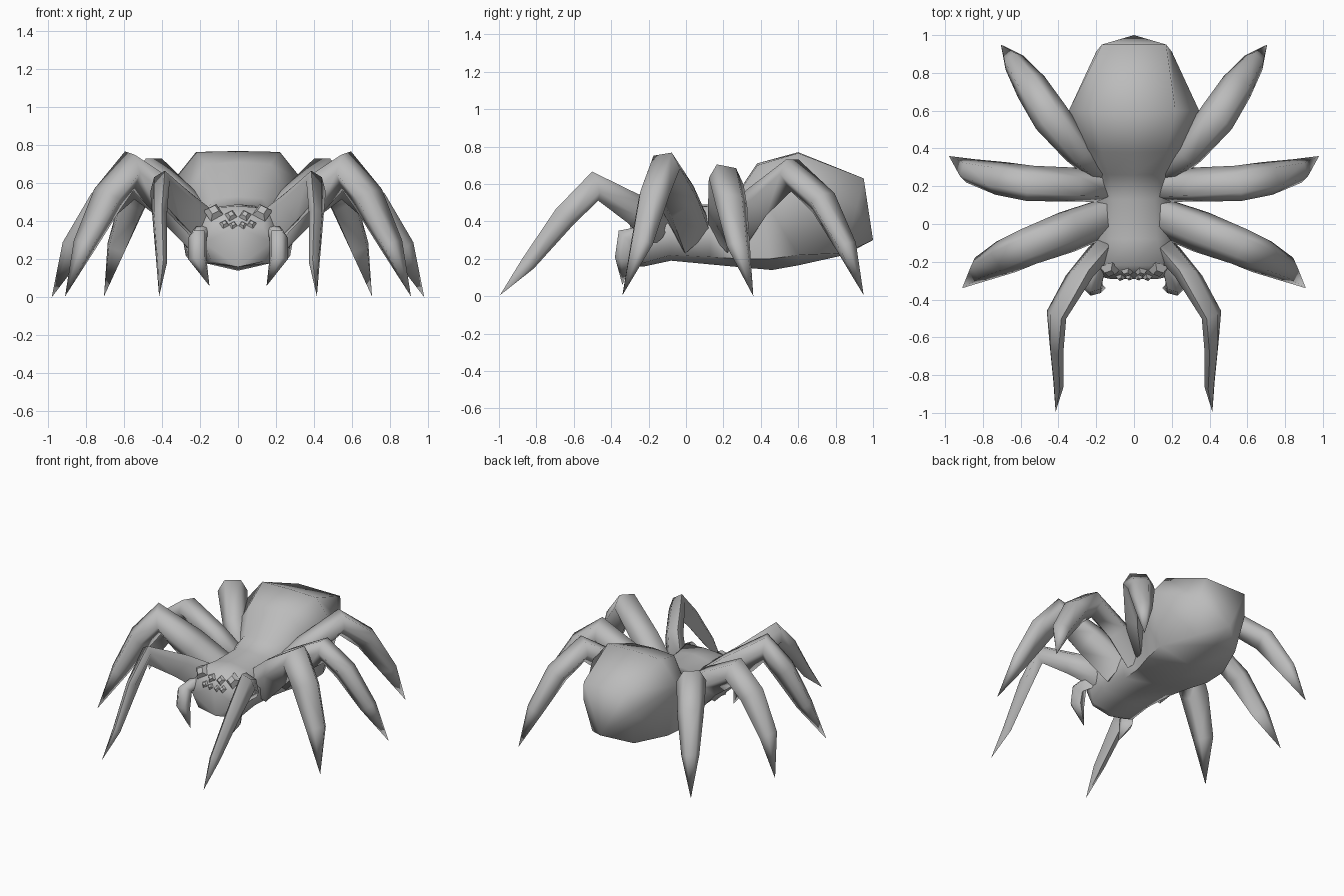
import bpy
import bmesh
import math
from mathutils import Vector

old = bpy.data.objects.get("Cube")
if old:
    bpy.data.objects.remove(old, do_unlink=True)

GREY = (0.5, 0.5, 0.5, 1.0)
mat = bpy.data.materials.new("grey")
mat.use_nodes = True
mat.diffuse_color = GREY
mat.node_tree.nodes["Principled BSDF"].inputs["Base Color"].default_value = GREY


def loft(name, rings, end=None, angle=85):
    """Skin closed rings; the start is capped flat, the end on a point if given."""
    bm = bmesh.new()
    vr = [[bm.verts.new(p) for p in ring] for ring in rings]
    n = len(vr[0])
    for a, b in zip(vr, vr[1:]):
        for i in range(n):
            j = (i + 1) % n
            bm.faces.new((a[i], a[j], b[j], b[i]))
    bm.faces.new(vr[0])
    if end is None:
        bm.faces.new(vr[-1])
    else:
        t = bm.verts.new(end)
        for i in range(n):
            bm.faces.new((vr[-1][i], vr[-1][(i + 1) % n], t))
    bmesh.ops.recalc_face_normals(bm, faces=bm.faces)
    mesh = bpy.data.meshes.new(name)
    bm.to_mesh(mesh)
    bm.free()
    mesh.materials.append(mat)
    obj = bpy.data.objects.new(name, mesh)
    bpy.context.collection.objects.link(obj)
    bpy.ops.object.select_all(action='DESELECT')
    obj.select_set(True)
    bpy.context.view_layer.objects.active = obj
    bpy.ops.object.shade_smooth_by_angle(angle=math.radians(angle))


def limb(name, stations, tip, tilt=0):
    """Five-sided tapering limb, made on both sides.
    Station: centre, half width, half thickness. Tilt skews the section."""
    pts = [Vector(s[0]) for s in stations] + [Vector(tip)]
    flat = pts[-1] - pts[0]
    side = Vector((flat.y, -flat.x, 0)).normalized()
    rings = []
    for i, (c, w, t) in enumerate(stations):
        d = (pts[i + 1] - pts[i]).normalized()
        if i:
            d = (d + (pts[i] - pts[i - 1]).normalized()).normalized()
        up = side.cross(d).normalized()
        rings.append([pts[i] + side * w * a + up * t * (b + tilt * a)
                      for a, b in ((1, .1), (.55, 1), (-.55, 1), (-1, .1), (0, -1))])
    for label, s in (("left", 1), ("right", -1)):
        loft(f"{label}_{name}",
             [[(p.x * s, p.y, p.z) for p in r] for r in rings],
             end=(tip[0] * s, tip[1], tip[2]))


# Body: half sections from top centre to bottom centre, as y, lean, (x, z)
sections = [
    (-0.29, -.15, ((0, .37), (.13, .37), (.18, .29), (.14, .19), (0, .16))),
    (-0.22, 0, ((0, .48), (.15, .47), (.21, .33), (.17, .18), (0, .16))),
    (-0.08, 0, ((0, .49), (.12, .47), (.235, .36), (.19, .22), (0, .19))),
    (0.13, 0, ((0, .49), (.11, .48), (.21, .37), (.19, .21), (0, .17))),
    (0.26, -.08, ((0, .53), (.13, .52), (.20, .42), (.21, .20), (0, .155))),
    (0.38, -.14, ((0, .71), (.17, .70), (.27, .54), (.26, .20), (0, .14))),
    (0.60, 0, ((0, .77), (.22, .765), (.345, .61), (.275, .22), (0, .165))),
    (0.95, .25, ((0, .63), (.17, .63), (.20, .48), (.17, .23), (0, .22))),
]
body_rings = []
for y, lean, half in sections:
    loop = list(half) + [(-x, z) for x, z in half[-2:0:-1]]
    body_rings.append([(x, y - lean * (half[0][1] - z), z) for x, z in loop])
loft("body", body_rings, end=(0, 1.0, .30), angle=70)

# Legs, front to back
limb("front_leg", [
    ((.16, -.13, .34), .08, .09),
    ((.29, -.28, .46), .07, .075),
    ((.41, -.48, .58), .055, .07),
    ((.41, -.64, .42), .045, .055),
    ((.40, -.84, .17), .032, .035)], (.415, -.995, .005), tilt=.45)
limb("second_leg", [
    ((.16, .03, .32), .10, .12),
    ((.36, -.045, .50), .11, .105),
    ((.56, -.12, .66), .10, .10),
    ((.67, -.17, .52), .095, .08),
    ((.80, -.235, .27), .07, .055)], (.91, -.34, .005), tilt=-.15)
limb("third_leg", [
    ((.16, .205, .32), .085, .12),
    ((.34, .21, .48), .09, .095),
    ((.55, .215, .605), .095, .09),
    ((.70, .24, .485), .09, .08),
    ((.86, .28, .255), .065, .06)], (.98, .36, 0), tilt=.2)
limb("rear_leg", [
    ((.15, .26, .33), .07, .10),
    ((.30, .39, .50), .08, .085),
    ((.44, .565, .645), .10, .085),
    ((.54, .72, .50), .09, .075),
    ((.63, .85, .26), .06, .055)], (.705, .95, .005))

# Short fangs beside the face
limb("fang", [
    ((.19, -.19, .33), .055, .05),
    ((.215, -.31, .31), .05, .06),
    ((.215, -.33, .20), .05, .045)], (.15, -.34, .06))

# Eyes: blunt four-sided bumps on the sloping face, as x, y, z, radius
eyes = {"outer_eye": (.128, -.235, .445, .056),
        "inner_eye": (.037, -.25, .43, .035),
        "lower_outer_eye": (.072, -.28, .385, .027),
        "lower_inner_eye": (.025, -.28, .38, .025)}
for name, (x, y, z, r) in eyes.items():
    for label, s in (("left", 1), ("right", -1)):
        rings = []
        for size, out in ((1, 0), (.5, .5)):
            rings.append([(s * (x + r * size * math.cos(a)),
                           y + r * (.6 * size * math.sin(a) - out),
                           z + r * (.85 * size * math.sin(a) + .6 * out))
                          for a in (math.tau * k / 4 + .25 for k in range(4))])
        loft(f"{label}_{name}", rings, angle=30)
